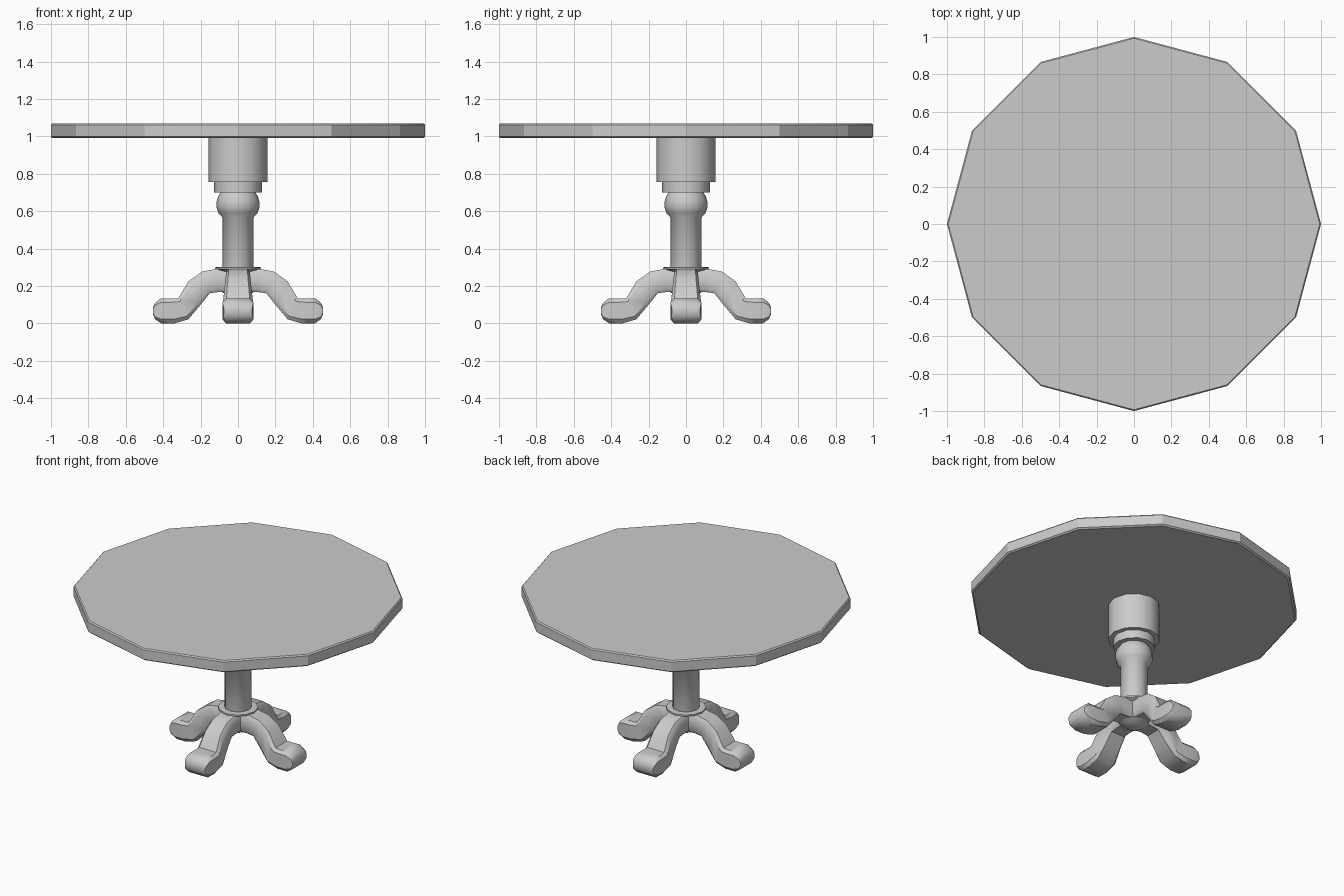
import bpy, bmesh
from math import cos, sin, pi, radians

if "Cube" in bpy.data.objects:
    bpy.data.objects.remove(bpy.data.objects["Cube"])


def finish(name, bm, angle):
    bmesh.ops.recalc_face_normals(bm, faces=bm.faces[:])
    mesh = bpy.data.meshes.new(name)
    bm.to_mesh(mesh)
    bm.free()
    obj = bpy.data.objects.new(name, mesh)
    bpy.context.collection.objects.link(obj)
    bpy.ops.object.select_all(action='DESELECT')
    obj.select_set(True)
    bpy.context.view_layer.objects.active = obj
    bpy.ops.object.shade_smooth_by_angle(angle=radians(angle))
    return obj


def skin(name, rings, angle):
    """Bridge successive closed rings of points and cap both ends."""
    bm = bmesh.new()
    loops = [[bm.verts.new(p) for p in ring] for ring in rings]
    n = len(loops[0])
    for a, b in zip(loops, loops[1:]):
        for i in range(n):
            j = (i + 1) % n
            bm.faces.new((a[i], a[j], b[j], b[i]))
    bm.faces.new(loops[0])
    bm.faces.new(loops[-1])
    return finish(name, bm, angle)


def lathe(name, profile, sides=12, angle=40):
    rings = [[(r * cos(2 * pi * i / sides), r * sin(2 * pi * i / sides), z)
              for i in range(sides)] for r, z in profile]
    return skin(name, rings, angle)


# Twelve-sided table top
lathe("table_top", [(0.99, 0.99), (1, 0.998), (1, 1.062), (0.993, 1.07)], angle=25)

# Turned pedestal: block, collar, then bulb and shaft
lathe("pedestal_block", [(0.157, 0.755), (0.157, 0.995)])
lathe("pedestal_collar", [(0.127, 0.70), (0.127, 0.76)])
lathe("pedestal_shaft", [(0.082, 0.20), (0.082, 0.565), (0.105, 0.59),
                         (0.115, 0.62), (0.115, 0.65), (0.106, 0.68),
                         (0.09, 0.705)], angle=50)

# Hub where the legs meet, with a thin flared rim
lathe("leg_hub", [(0.045, 0.145), (0.09, 0.17), (0.09, 0.275),
                  (0.122, 0.29), (0.122, 0.30), (0.08, 0.302)])

# Leg sections: top point (x, z), bottom point (x, z), half width
SECTIONS = [
    ((0.03, 0.292), (0.03, 0.165), 0.064),
    ((0.11, 0.292), (0.10, 0.168), 0.064),
    ((0.19, 0.278), (0.15, 0.162), 0.065),
    ((0.265, 0.225), (0.20, 0.10), 0.070),
    ((0.32, 0.133), (0.265, 0.022), 0.080),
    ((0.37, 0.132), (0.34, 0.003), 0.083),
    ((0.415, 0.132), (0.41, 0.003), 0.083),
    ((0.443, 0.110), (0.443, 0.022), 0.080),
    ((0.455, 0.085), (0.455, 0.050), 0.074),
]


def leg_ring(top, bottom, w, turn):
    # Chamfered rectangle across the leg
    c, s = cos(turn), sin(turn)
    ring = []
    for y, t in ((-w, .15), (-.78 * w, 0), (.78 * w, 0), (w, .15),
                 (w, .85), (.78 * w, 1), (-.78 * w, 1), (-w, .85)):
        x = bottom[0] + t * (top[0] - bottom[0])
        z = bottom[1] + t * (top[1] - bottom[1])
        ring.append((x * c - y * s, x * s + y * c, z))
    return ring


# Four curved legs
for i, side in enumerate(("right", "back", "left", "front")):
    skin(side + "_leg", [leg_ring(t, b, w, i * pi / 2) for t, b, w in SECTIONS], 40)

# Settle the feet exactly on the floor
for obj in bpy.data.objects:
    if obj.name.endswith("_leg"):
        for v in obj.data.vertices:
            if v.co.z < 0.0035:
                v.co.z = 0
